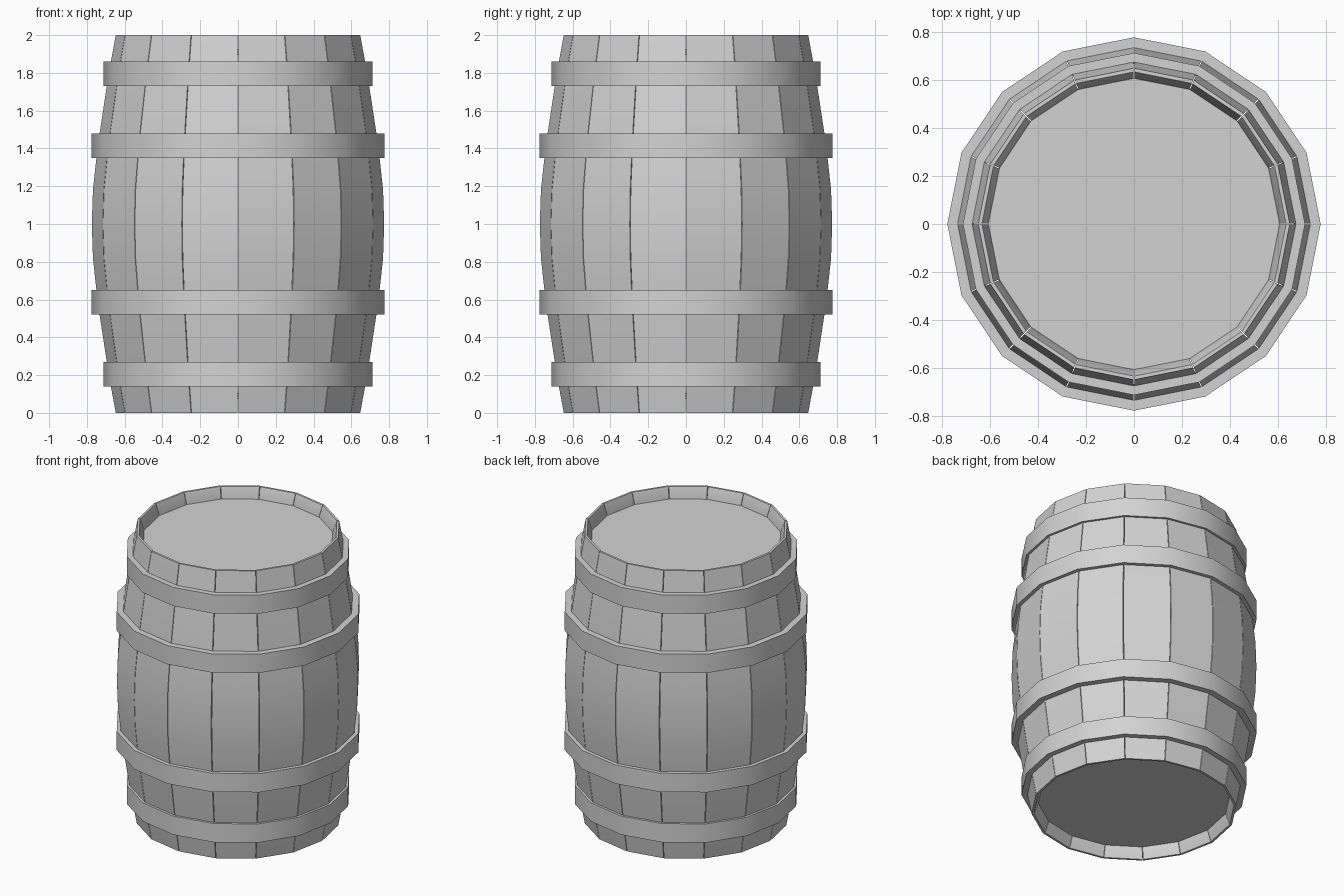
import bpy, bmesh, math

if "Cube" in bpy.data.objects:
    bpy.data.objects.remove(bpy.data.objects["Cube"])

SIDES = 16
STEP = 2 * math.pi / SIDES

grey = bpy.data.materials.new("light grey")
grey.diffuse_color = (0.65, 0.65, 0.65, 1)
grey.use_nodes = True
grey.node_tree.nodes["Principled BSDF"].inputs["Base Color"].default_value = grey.diffuse_color


def finish(bm, name, smooth):
    bmesh.ops.recalc_face_normals(bm, faces=bm.faces)
    mesh = bpy.data.meshes.new(name)
    bm.to_mesh(mesh)
    bm.free()
    mesh.materials.append(grey)
    obj = bpy.data.objects.new(name, mesh)
    bpy.context.collection.objects.link(obj)
    if smooth:
        bpy.ops.object.select_all(action='DESELECT')
        obj.select_set(True)
        bpy.context.view_layer.objects.active = obj
        bpy.ops.object.shade_smooth_by_angle(angle=math.radians(30))
    return obj


def polar(r, a, z):
    return (r * math.cos(a), r * math.sin(a), z)


def ring_of_profile(bm, profile):
    """Sweep a closed (radius, height) loop round the barrel axis."""
    rings = [[bm.verts.new(polar(r, i * STEP, z)) for r, z in profile]
             for i in range(SIDES)]
    n = len(profile)
    for i in range(SIDES):
        a, b = rings[i], rings[(i + 1) % SIDES]
        for j in range(n):
            k = (j + 1) % n
            bm.faces.new((a[j], b[j], b[k], a[k]))


# Staves: separate bowed planks with a hairline gap between them
outer = [(0.647, 0), (0.684, 0.2), (0.742, 0.58), (0.768, 0.82), (0.774, 1.0)]
outer += [(r, 2 - z) for r, z in reversed(outer[:-1])]
inner = [(0.632, 2), (0.605, 1.925), (0.605, 0.075), (0.632, 0)]
section = outer + inner
gap = 0.0025
bm = bmesh.new()
for i in range(SIDES):
    a0, a1 = i * STEP + gap, (i + 1) * STEP - gap
    left = [bm.verts.new(polar(r, a0, z)) for r, z in section]
    right = [bm.verts.new(polar(r, a1, z)) for r, z in section]
    n = len(section)
    for j in range(n):
        k = (j + 1) % n
        bm.faces.new((left[j], right[j], right[k], left[k]))
    bm.faces.new(left)
    bm.faces.new(right)
finish(bm, "staves", True)

# Hoops: four straight bands, mirrored about the middle
for name, r, z0, z1 in (("end_hoop", 0.711, 0.14, 0.27),
                        ("middle_hoop", 0.776, 0.52, 0.65)):
    for where, lo, hi in (("lower", z0, z1), ("upper", 2 - z1, 2 - z0)):
        bm = bmesh.new()
        depth = 0.045
        ring_of_profile(bm, [(r, lo), (r, hi), (r - depth, hi), (r - depth, lo)])
        finish(bm, where + "_" + name, True)

# Recessed heads closing the top and bottom
for name, z in (("bottom_head", 0.09), ("top_head", 1.91)):
    bm = bmesh.new()
    lo, hi = z - 0.015, z + 0.015
    rings = [[bm.verts.new(polar(0.607, i * STEP, h)) for i in range(SIDES)]
             for h in (lo, hi)]
    for ring in rings:
        bm.faces.new(ring)
    for i in range(SIDES):
        k = (i + 1) % SIDES
        bm.faces.new((rings[0][i], rings[0][k], rings[1][k], rings[1][i]))
    finish(bm, name, False)
